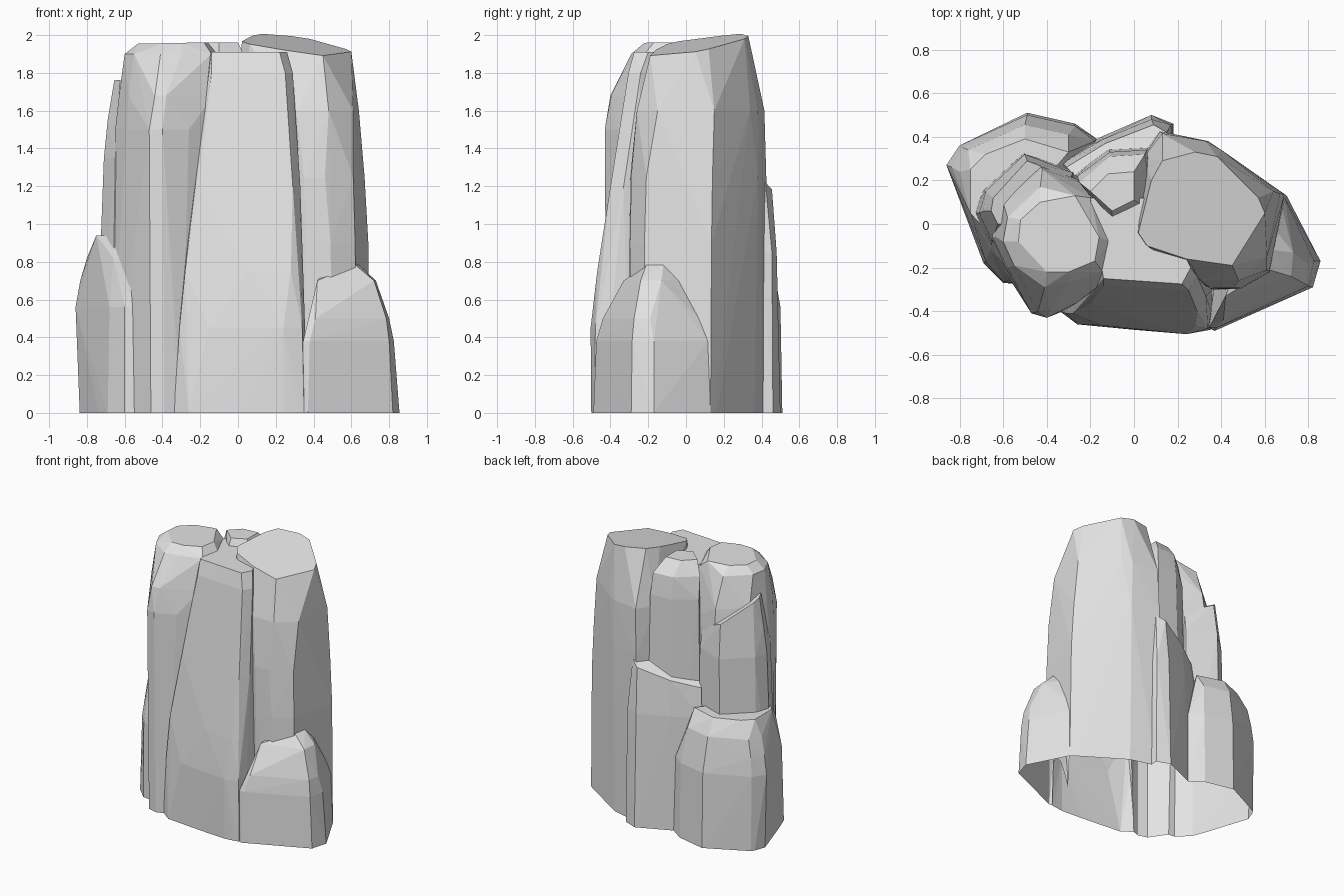
import bpy, bmesh

stone = bpy.data.materials.new("grey_stone")
stone.diffuse_color = (0.77, 0.77, 0.77, 1)


def rock(name, rings, top, plane):
    """Faceted boulder: hull of level rings plus a top ring on a sloped plane."""
    bm = bmesh.new()
    # the lowest ring is carried below ground so it can be sliced flat later
    for x, y in rings[0][1]:
        bm.verts.new((x, y, -0.2))
    for z, pts in rings:
        for x, y in pts:
            bm.verts.new((x, y, z))
    z0, sx, sy = plane
    for x, y in top:
        bm.verts.new((x, y, z0 + sx * x + sy * y))
    res = bmesh.ops.convex_hull(bm, input=bm.verts)
    junk = {g for g in res["geom_interior"] + res["geom_unused"]
            if isinstance(g, bmesh.types.BMVert)}
    bmesh.ops.delete(bm, geom=list(junk), context='VERTS')
    bmesh.ops.recalc_face_normals(bm, faces=bm.faces)
    me = bpy.data.meshes.new(name)
    bm.to_mesh(me)
    bm.free()
    me.materials.append(stone)
    ob = bpy.data.objects.new(name, me)
    bpy.context.collection.objects.link(ob)
    return ob


# Tall column on the right
right_column = rock("right_column", [
    (0, [(0, -.1), (.36, -.30), (.5, -.30), (.63, -.22), (.70, .13),
         (.40, .29), (.34, .36), (.12, .42), (0, .3)]),
    (0.9, [(.36, -.30), (.49, -.295), (.62, -.22), (.69, .135), (.40, .295), (.34, .37)]),
    (1.25, [(.35, -.295), (.46, -.29), (.61, -.21), (.67, .14), (.40, .31), (.34, .38), (.12, .425)]),
    (1.6, [(.31, -.26), (.48, -.26), (.61, -.15), (.64, .15), (.40, .34), (.33, .38), (.13, .415), (.04, .3)]),
], [(.06, -.1), (.24, -.16), (.45, -.19), (.6, .05), (.57, .12), (.38, .31),
    (.28, .33), (.13, .29), (.08, .2), (.02, -.04)], (1.976, -.12, .16))

# Tall column at the front left
left_column = rock("left_column", [
    (0, [(-.68, -.08), (-.52, -.26), (-.46, -.40), (-.39, -.42), (-.3, -.39),
         (-.1, -.2), (-.1, .15), (-.45, .27), (-.68, .1)]),
    (1.5, [(-.65, -.06), (-.59, -.2), (-.47, -.41), (-.40, -.43), (-.26, -.36),
           (-.11, -.25), (-.12, .15), (-.43, .27), (-.62, .12)]),
    (1.68, [(-.63, -.06), (-.58, -.2), (-.44, -.40), (-.38, -.395), (-.13, -.26),
            (-.10, -.2), (-.42, .25), (-.6, .1)]),
    (1.9, [(-.6, -.08), (-.55, -.19), (-.41, -.29), (-.3, -.27), (-.14, -.22),
           (-.11, -.08), (-.2, .12), (-.43, .17), (-.58, .03)]),
], [(-.53, -.08), (-.40, -.22), (-.3, -.22), (-.18, -.17),
    (-.16, -.06), (-.27, .13), (-.43, .10), (-.52, .02)], (1.965, .02, 0))

# Leaning slab in the middle of the front
front_slab = rock("front_slab", [
    (0, [(-.34, -.40), (-.26, -.46), (0, -.485), (.24, -.5), (.35, -.485),
         (.36, -.3), (.1, .15), (-.2, .15)]),
    (0.45, [(-.31, -.41), (-.15, -.465), (.24, -.505), (.34, -.48), (.355, -.4)]),
    (0.75, [(-.28, -.41), (.05, -.455), (.28, -.47), (.34, -.40)]),
    (1.2, [(-.2, -.365), (.29, -.40), (.33, -.33)]),
    (1.8, [(-.14, -.28), (.25, -.305), (.29, -.24)]),
], [(-.14, -.25), (.22, -.275), (.26, -.2), (.1, .12), (-.2, .12)], (1.91, 0, 0))

# Low boulder at the front right
right_boulder = rock("right_boulder", [
    (0, [(.33, -.47), (.37, -.49), (.82, -.29), (.855, -.17), (.70, .13), (.4, 0)]),
    (0.38, [(.345, -.475), (.38, -.475), (.80, -.285), (.825, -.17), (.69, .12)]),
    (0.5, [(.41, -.44), (.785, -.275), (.80, -.19), (.68, .07)]),
    (0.7, [(.42, -.33), (.72, -.24), (.73, -.13), (.65, -.03)]),
], [(.62, -.21), (.64, -.12), (.5, -.1)], (.785, 0, 0))

# Thin slab at the back
back_slab = rock("back_slab", [
    (0, [(.18, .40), (.18, .46), (.08, .50), (-.15, .40), (-.35, .29),
         (-.2, .15), (.15, .2)]),
    (0.85, [(.175, .40), (.17, .455), (.08, .48), (-.14, .39), (-.33, .28)]),
], [(.15, .42), (.09, .455), (-.13, .37), (-.31, .26), (-.2, .15), (.13, .2)],
    (1.28, .45, -.3))

# Wide low boulder at the back left
left_boulder = rock("left_boulder", [
    (0, [(-.83, .25), (-.79, .36), (-.49, .51), (-.27, .46), (-.17, .39), (-.2, .1),
         (-.5, -.2), (-.53, -.275), (-.6, -.27), (-.69, -.18)]),
    (0.56, [(-.86, .27), (-.80, .36), (-.49, .50), (-.27, .45), (-.18, .38),
            (-.54, -.27), (-.6, -.265), (-.68, -.17)]),
    (0.7, [(-.55, -.255), (-.835, .26), (-.785, .35)]),
    (0.82, [(-.80, .24), (-.76, .34), (-.5, .455), (-.3, .41), (-.58, -.19), (-.66, -.12)]),
], [(-.75, .05), (-.75, .25), (-.68, .32), (-.5, .39), (-.3, .33), (-.64, -.07)],
    (.94, 0, 0))

# Sloped-top column on the left side
side_column = rock("side_column", [
    (0, [(-.76, .05), (-.71, .16), (-.52, .33), (-.27, .25), (-.3, 0), (-.67, -.12)]),
    (1.35, [(-.71, .05), (-.68, .15), (-.50, .32), (-.28, .235), (-.65, -.08)]),
    (1.55, [(-.69, .06), (-.64, -.04)]),
], [(-.655, .06), (-.645, .12), (-.49, .29), (-.29, .21), (-.3, 0), (-.625, 0)],
    (1.41, -.563, -.3))

# Small rounded column between the tall ones
inner_column = rock("inner_column", [
    (0, [(-.29, .23), (-.13, .36), (.07, .37), (.1, .1), (-.1, 0)]),
    (1.7, [(-.26, .22), (-.11, .33), (.06, .34), (.08, .1), (-.1, 0)]),
    (1.86, [(-.25, .19), (-.11, .31), (.05, .32), (-.1, .01), (.05, .08)]),
], [(-.2, .15), (-.12, .23), (0, .24), (0, .11), (-.1, .06)], (1.96, 0, 0))

# Fuse everything into one shell
cluster = right_column
for part in (left_column, front_slab, right_boulder, back_slab,
             left_boulder, side_column, inner_column):
    mod = cluster.modifiers.new("fuse", 'BOOLEAN')
    mod.operation = 'UNION'
    mod.solver = 'EXACT'
    mod.object = part
    bpy.context.view_layer.objects.active = cluster
    bpy.ops.object.modifier_apply(modifier=mod.name)
    bpy.data.objects.remove(part)
cluster.name = "rock_cluster"

# Slice flat at the ground, leaving the underside open
bm = bmesh.new()
bm.from_mesh(cluster.data)
bmesh.ops.bisect_plane(bm, geom=bm.verts[:] + bm.edges[:] + bm.faces[:],
                       plane_co=(0, 0, 0), plane_no=(0, 0, 1), clear_inner=True)
bm.to_mesh(cluster.data)
bm.free()
